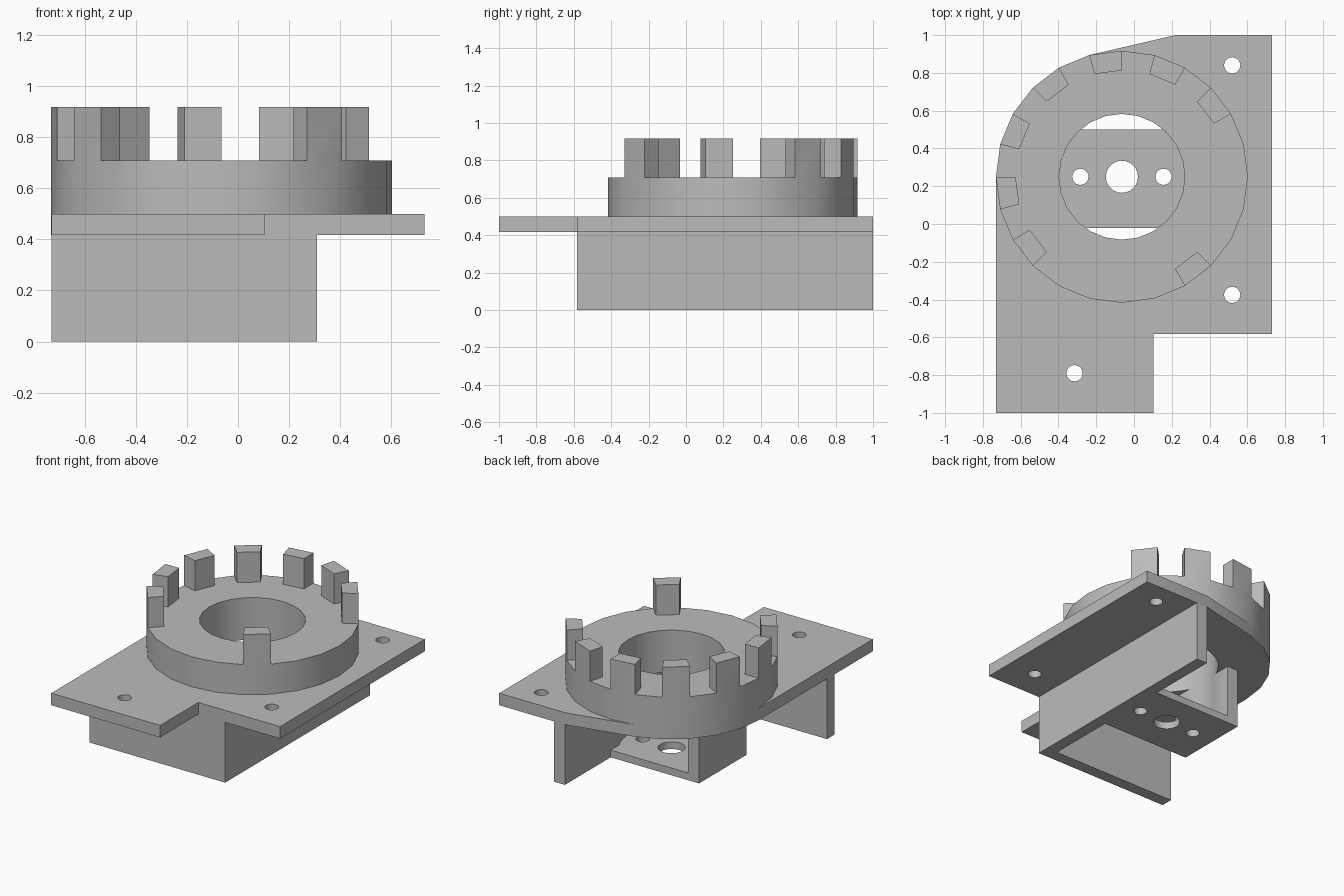
import bpy, bmesh
from math import cos, sin, radians
from mathutils import Vector

if "Cube" in bpy.data.objects:
    bpy.data.objects.remove(bpy.data.objects["Cube"])

grey = bpy.data.materials.new("plain_grey")
grey.use_nodes = True
grey.diffuse_color = (0.5, 0.5, 0.5, 1)
grey.node_tree.nodes["Principled BSDF"].inputs["Base Color"].default_value = (0.5, 0.5, 0.5, 1)

CX, CY = -0.064, 0.25            # axis of the crown
R_OUT, R_TOOTH, R_BORE = 0.667, 0.563, 0.333
PLATE_LOW, PLATE_TOP, RING_TOP, TOOTH_TOP = 0.417, 0.5, 0.708, 0.917
WALL, FLOOR = 0.083, 0.05
LEFT, SIDE, FRONT, BACK = -0.73, 0.31, -0.583, 1.0


def polar(radius, degrees, x=CX, y=CY):
    a = radians(degrees)
    return (x + radius * cos(a), y + radius * sin(a))


def finish(bm, name):
    bmesh.ops.recalc_face_normals(bm, faces=bm.faces)
    mesh = bpy.data.meshes.new(name)
    bm.to_mesh(mesh)
    bm.free()
    mesh.materials.append(grey)
    obj = bpy.data.objects.new(name, mesh)
    bpy.context.collection.objects.link(obj)
    return obj


def prism(name, outline, z0, z1):
    bm = bmesh.new()
    low = [bm.verts.new((x, y, z0)) for x, y in outline]
    high = [bm.verts.new((x, y, z1)) for x, y in outline]
    bm.faces.new(low)
    bm.faces.new(high)
    n = len(low)
    for i in range(n):
        j = (i + 1) % n
        bm.faces.new((low[i], low[j], high[j], high[i]))
    return finish(bm, name)


def box(name, x0, x1, y0, y1, z0, z1):
    return prism(name, [(x0, y0), (x1, y0), (x1, y1), (x0, y1)], z0, z1)


def activate(obj):
    bpy.ops.object.select_all(action='DESELECT')
    obj.select_set(True)
    bpy.context.view_layer.objects.active = obj


def drill(obj, x, y, radius, z0, z1):
    cutter = prism("cutter", [polar(radius, a, x, y) for a in range(0, 360, 15)], z0, z1)
    cutter.hide_render = True
    mod = obj.modifiers.new("hole", 'BOOLEAN')
    mod.operation, mod.solver, mod.object = 'DIFFERENCE', 'EXACT', cutter
    activate(obj)
    bpy.ops.object.modifier_apply(modifier=mod.name)
    bpy.data.objects.remove(cutter)


# Mounting plate with a rounded corner that follows the crown
outline = [(LEFT, -1), (0.104, -1), (0.104, FRONT), (0.73, FRONT), (0.73, BACK), (0.22, BACK)]
outline += [polar(R_OUT, a) for a in range(105, 181, 15)]
plate = prism("mounting_plate", outline, PLATE_LOW, PLATE_TOP)
for x, y in ((0.52, 0.84), (0.52, -0.375), (-0.315, -0.79)):
    drill(plate, x, y, 0.043, 0.3, 0.6)

# Walls under the plate
front_wall = box("front_wall", LEFT, SIDE, FRONT, FRONT + WALL, 0, PLATE_LOW)
side_wall = box("side_wall", SIDE - WALL, SIDE, FRONT + WALL, BACK, 0, PLATE_LOW)

# Hanging bracket: floor with shaft and screw holes, and an upright
Y0, Y1, X0 = -0.02, 0.5, -0.45
floor = box("bracket_floor", X0, SIDE - WALL, Y0, Y1, 0, FLOOR)
for dx, radius in ((0, 0.085), (-0.22, 0.043), (0.22, 0.043)):
    drill(floor, CX + dx, CY, radius, -0.1, 0.2)
upright = box("bracket_upright", X0, X0 + WALL, Y0, Y1, FLOOR, PLATE_LOW)

# Main bore passes through everything above the bracket floor
for part in (plate, side_wall, upright):
    drill(part, CX, CY, R_BORE, FLOOR, 0.6)

# Crown ring: an annulus raised into a ring, then teeth raised from some sectors
bm = bmesh.new()
loops = [[bm.verts.new((*polar(r, a), PLATE_TOP)) for a in range(0, 360, 15)]
         for r in (R_BORE, R_TOOTH, R_OUT)]
for inner, outer in zip(loops, loops[1:]):
    for i in range(24):
        j = (i + 1) % 24
        bm.faces.new((inner[i], outer[i], outer[j], inner[j]))


def raise_faces(faces, height, keep):
    out = bmesh.ops.extrude_face_region(bm, geom=faces, use_keep_orig=keep)["geom"]
    verts = [g for g in out if isinstance(g, bmesh.types.BMVert)]
    bmesh.ops.translate(bm, verts=verts, vec=Vector((0, 0, height)))
    return [g for g in out if isinstance(g, bmesh.types.BMFace)]


raise_faces(bm.faces[:], RING_TOP - PLATE_TOP, True)
for start in (30, 60, 90, 120, 150, 180, 210, 300):
    x, y = polar((R_TOOTH + R_OUT) / 2, start + 7.5)
    target = Vector((x, y, RING_TOP))
    face = min(bm.faces, key=lambda f: (f.calc_center_median() - target).length)
    for f in raise_faces([face], TOOTH_TOP - RING_TOP, False):
        f.normal_update()
    if face.is_valid:
        bm.faces.remove(face)
crown = finish(bm, "toothed_crown")

for part in (plate, front_wall, side_wall, floor, upright, crown):
    activate(part)
    bpy.ops.object.shade_smooth_by_angle(angle=radians(30))
